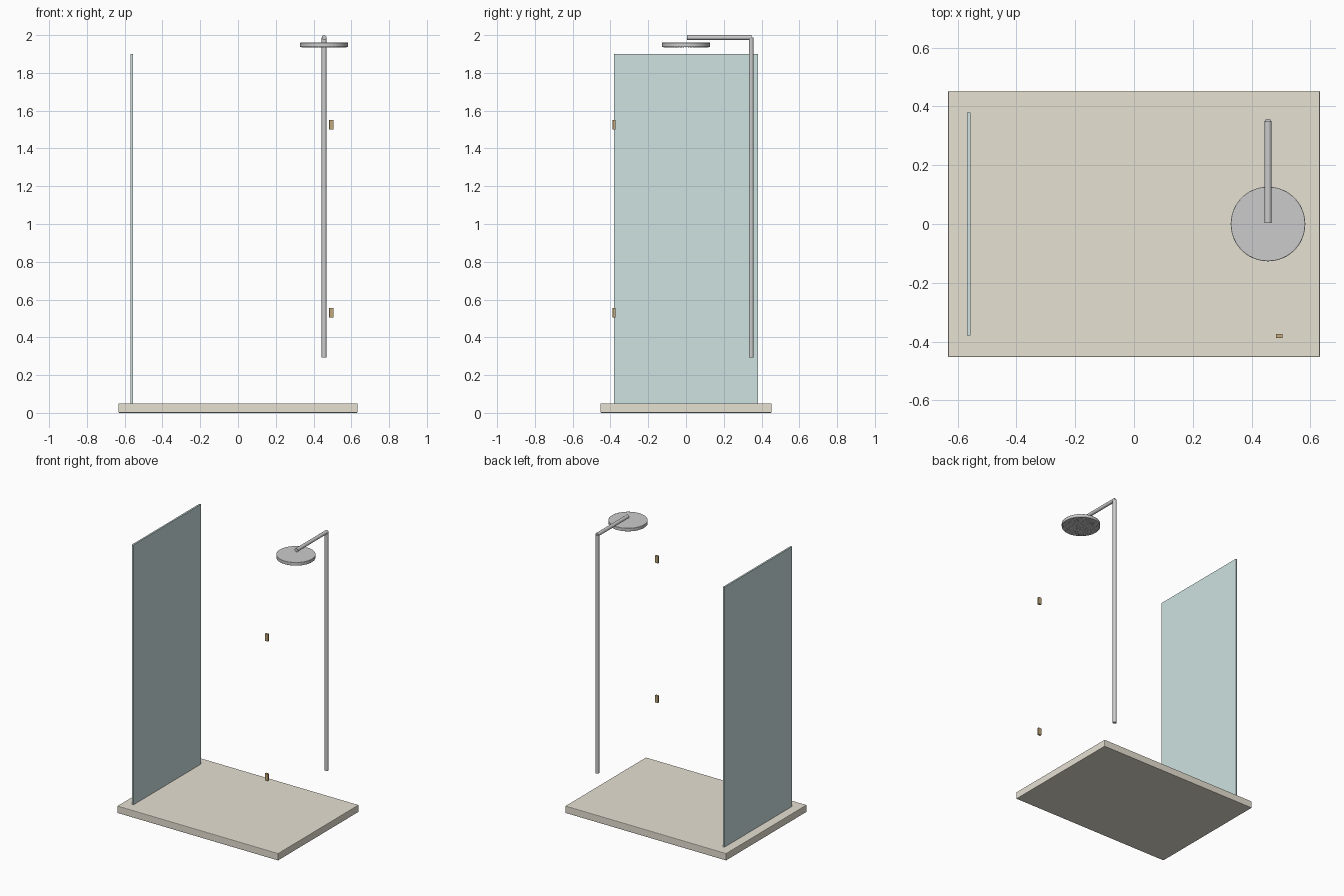
import bpy, bmesh, math
from mathutils import Matrix, Vector

if "Cube" in bpy.data.objects:
    bpy.data.objects.remove(bpy.data.objects["Cube"])


def material(name, color):
    m = bpy.data.materials.new(name)
    m.diffuse_color = color
    m.use_nodes = True
    m.node_tree.nodes["Principled BSDF"].inputs["Base Color"].default_value = m.diffuse_color
    return m


stone = material("stone", (0.80, 0.75, 0.65, 1))
glass = material("glass", (0.62, 0.76, 0.75, 1))
brass = material("brass", (0.55, 0.40, 0.20, 1))
chrome = material("chrome", (0.55, 0.56, 0.57, 1))


def finish(name, bm, mat, bevel=0, segments=2, smooth=False):
    mesh = bpy.data.meshes.new(name)
    bm.to_mesh(mesh)
    bm.free()
    ob = bpy.data.objects.new(name, mesh)
    bpy.context.collection.objects.link(ob)
    mesh.materials.append(mat)
    if bevel:
        mod = ob.modifiers.new("bevel", 'BEVEL')
        mod.width, mod.segments = bevel, segments
    if smooth:
        bpy.ops.object.select_all(action='DESELECT')
        ob.select_set(True)
        bpy.context.view_layer.objects.active = ob
        bpy.ops.object.shade_smooth_by_angle(angle=math.radians(35))
    return ob


def box(name, lo, hi, mat, bevel=0):
    lo, hi = Vector(lo), Vector(hi)
    bm = bmesh.new()
    bmesh.ops.create_cube(bm, size=1, matrix=Matrix.Translation((lo + hi) / 2)
                          @ Matrix.Diagonal((*(hi - lo), 1)))
    return finish(name, bm, mat, bevel)


def add_rod(bm, a, b, radius, sides):
    a, b = Vector(a), Vector(b)
    rot = (b - a).to_track_quat('Z', 'Y').to_matrix().to_4x4()
    bmesh.ops.create_cone(bm, cap_ends=True, segments=sides, radius1=radius, radius2=radius,
                          depth=(b - a).length, matrix=Matrix.Translation((a + b) / 2) @ rot)


def rod(name, a, b, radius, mat, sides=24, bevel=0):
    bm = bmesh.new()
    add_rod(bm, a, b, radius, sides)
    return finish(name, bm, mat, bevel, smooth=True)


# Shower tray and fixed glass side panel
box("shower_tray", (-0.633, -0.453, 0), (0.633, 0.453, 0.051), stone, 0.004)
box("glass_side_panel", (-0.569, -0.38, 0.051), (-0.557, 0.38, 1.9), glass)

# Brass hinges of the door line
for name, z in (("lower_hinge", 0.531), ("upper_hinge", 1.525)):
    box(name, (0.483, -0.388, z - 0.0255), (0.506, -0.374, z + 0.0255), brass, 0.001)

# Riser pipe and overhead arm
X = 0.456
rod("riser_pipe", (X, 0.345, 0.292), (X, 0.345, 1.987), 0.0127, chrome)
rod("shower_arm", (X, 0.004, 1.987), (X, 0.348, 1.987), 0.0127, chrome)

# Rain shower head
rod("shower_head", (X, 0, 1.937), (X, 0, 1.96), 0.127, chrome, 48, 0.002)

# Rings of tiny nozzles on the underside
bm = bmesh.new()
for ring in range(1, 9):
    n = ring * 6
    for i in range(n):
        t = 2 * math.pi * i / n
        r = ring * 0.0145
        p = (X + r * math.cos(t), r * math.sin(t))
        add_rod(bm, (*p, 1.9355), (*p, 1.938), 0.003, 8)
finish("shower_nozzles", bm, chrome)
